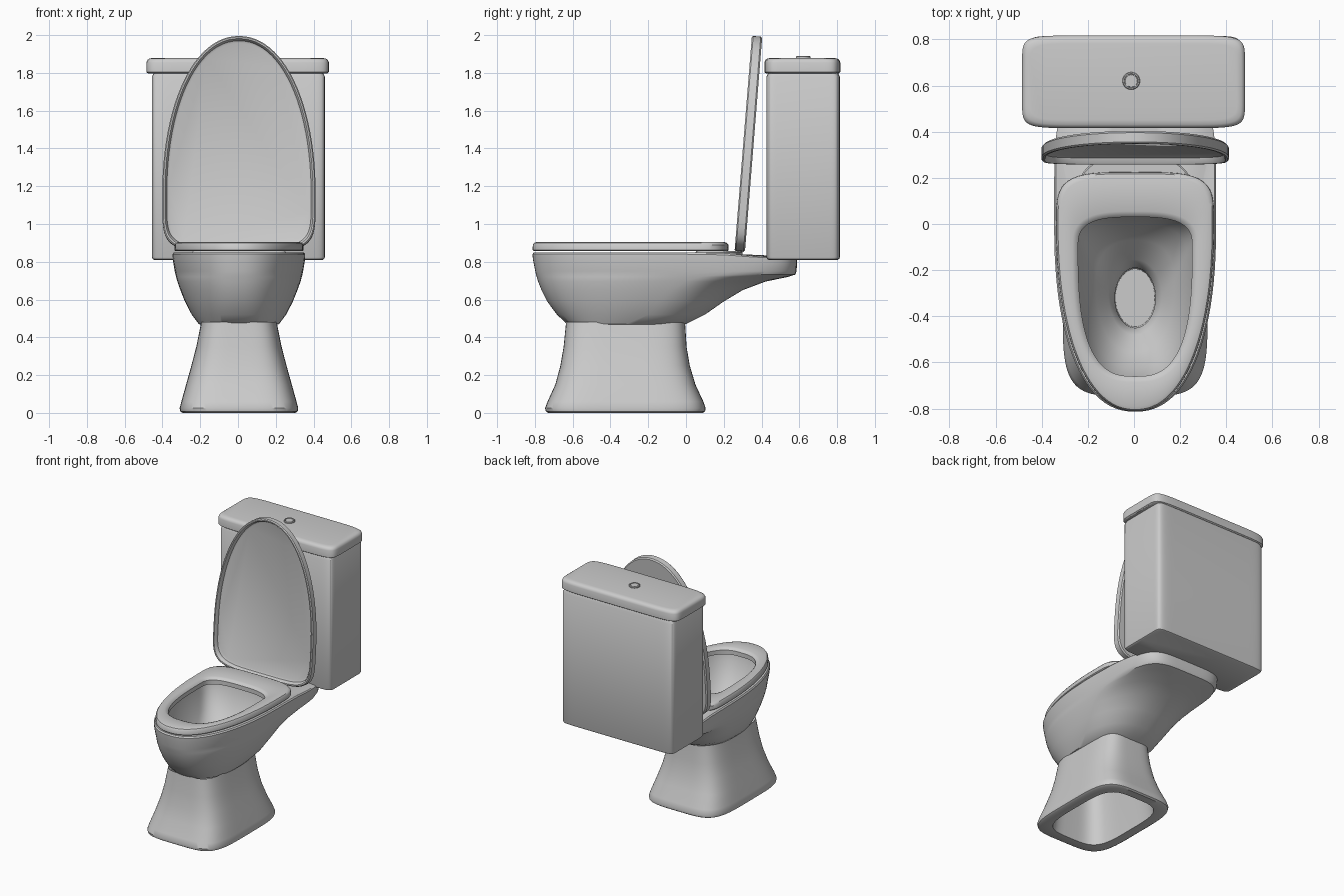
import bpy, bmesh, math

N = 96  # points around every cross-section


def outline(w, y0, y1, yc, n0, n1, cx=0.005):
    """Egg outline: half-width w, from y0 to y1, widest at yc, squareness n0 / n1 per half."""
    pts = []
    for i in range(N):
        t = 2 * math.pi * i / N
        c, s = math.cos(t), math.sin(t)
        n, h = (n1, y1 - yc) if s >= 0 else (n0, yc - y0)
        x = w * math.copysign(abs(c) ** (2 / n), c)
        y = h * math.copysign(abs(s) ** (2 / n), s)
        pts.append((cx + x, yc + y))
    return pts


def loft(name, rings, closed=False, shape=None, cx=0.005):
    """Skin rings of (z, w, y0, y1, yc, n0, n1); closed joins last ring to first, else both ends are capped."""
    bm = bmesh.new()
    loops = []
    for z, *o in rings:
        loop = []
        for x, y in outline(*o, cx=cx):
            loop.append(bm.verts.new((x, y, shape(y, z) if shape else z)))
        loops.append(loop)
    pairs = list(zip(loops, loops[1:]))
    if closed:
        pairs.append((loops[-1], loops[0]))
    else:
        bm.faces.new(loops[0][::-1])
        bm.faces.new(loops[-1])
    for a, b in pairs:
        for i in range(N):
            j = (i + 1) % N
            bm.faces.new((a[i], a[j], b[j], b[i]))
    bmesh.ops.recalc_face_normals(bm, faces=bm.faces)
    me = bpy.data.meshes.new(name)
    bm.to_mesh(me)
    bm.free()
    ob = bpy.data.objects.new(name, me)
    bpy.context.collection.objects.link(ob)
    return ob


def inset(z, base, d):
    """Ring made from an outline shrunk by d on all sides."""
    w, y0, y1, *rest = base
    return (z, w - d, y0 + d, y1 - d, *rest)


# Pedestal: flared hollow foot with an inward lip at the floor
loft("pedestal", [
    (0.48, 0.200, -0.635, -0.005, -0.32, 4, 4),
    (0.35, 0.226, -0.648, 0.003, -0.32, 4, 4),
    (0.25, 0.252, -0.665, 0.020, -0.32, 4, 4),
    (0.15, 0.280, -0.692, 0.050, -0.32, 4.3, 4.3),
    (0.06, 0.305, -0.733, 0.092, -0.32, 4.5, 4.5),
    (0.025, 0.314, -0.746, 0.104, -0.32, 4.5, 4.5),
    (0.008, 0.311, -0.742, 0.101, -0.32, 4.5, 4.5),
    (0.0, 0.298, -0.730, 0.090, -0.32, 4.5, 4.5),
    (0.0, 0.235, -0.660, 0.030, -0.32, 4, 4),
    (0.20, 0.215, -0.640, 0.000, -0.32, 4, 4),
    (0.45, 0.180, -0.610, -0.030, -0.32, 4, 4),
], closed=True)


# Bowl: drain pipe, outer shell with rear shelf, rim, inner basin
def rear_slope(y, z):
    t = min(max((y - 0.1) / 0.35, 0), 1)
    return z - max(z - 0.8, 0) * 0.45 * t * t * (3 - 2 * t)


loft("bowl", [
    (0.28, 0.105, -0.465, -0.175, -0.32, 2, 2),
    (0.45, 0.105, -0.465, -0.175, -0.32, 2, 2),
    (0.457, 0.170, -0.570, -0.050, -0.30, 2.5, 2.5),
    (0.47, 0.212, -0.630, 0.000, -0.28, 2.5, 2.5),
    (0.52, 0.250, -0.683, 0.100, -0.20, 2.4, 2.3),
    (0.59, 0.286, -0.735, 0.200, -0.15, 2.3, 2.2),
    (0.65, 0.310, -0.765, 0.300, -0.10, 2.3, 2.2),
    (0.695, 0.326, -0.783, 0.420, -0.06, 2.3, 2.5),
    (0.72, 0.333, -0.790, 0.540, -0.03, 2.3, 3.3),
    (0.732, 0.336, -0.794, 0.578, 0.0, 2.3, 4.5),
    (0.75, 0.340, -0.798, 0.586, 0.0, 2.3, 5),
    (0.81, 0.350, -0.810, 0.587, 0.0, 2.3, 5),
    (0.84, 0.351, -0.813, 0.587, 0.0, 2.3, 5),
    (0.85, 0.344, -0.806, 0.580, 0.0, 2.3, 5),
    (0.85, 0.265, -0.680, 0.050, -0.10, 2.8, 3),
    (0.80, 0.255, -0.670, 0.040, -0.10, 2.8, 3),
    (0.70, 0.222, -0.625, 0.000, -0.15, 2.6, 2.8),
    (0.60, 0.170, -0.555, -0.070, -0.25, 2.3, 2.4),
    (0.53, 0.115, -0.480, -0.155, -0.31, 2, 2),
    (0.48, 0.088, -0.450, -0.190, -0.32, 2, 2),
    (0.30, 0.085, -0.445, -0.195, -0.32, 2, 2),
], shape=rear_slope)

# Seat ring with rounded edges
OUT = (0.342, -0.812, 0.225, 0.0, 2.2, 4)
HOLE = (0.247, -0.660, 0.030, -0.10, 2.8, 3)
loft("seat", [
    inset(0.856, OUT, 0.006), inset(0.862, OUT, 0), inset(0.89, OUT, 0.001),
    inset(0.90, OUT, 0.008), inset(0.905, OUT, 0.022),
    inset(0.905, HOLE, -0.025), inset(0.899, HOLE, -0.010), inset(0.888, HOLE, 0),
    inset(0.856, HOLE, 0),
], closed=True)

# Low hinge plate behind the seat
PLATE = (0.25, 0.05, 0.30, 0.12, 4, 2.6)
loft("hinge_plate", [inset(0.82, PLATE, 0), inset(0.85, PLATE, 0), inset(0.856, PLATE, 0.006)])

# Raised cover: modelled flat with its recessed face up, then tipped upright
COVER = (0.406, 0.0, 1.143, 0.30, 5, 2.1)
cover = loft("cover", [
    inset(0.0, COVER, 0.008), inset(0.008, COVER, 0), inset(0.048, COVER, 0),
    inset(0.055, COVER, 0.006), inset(0.055, COVER, 0.014),
    inset(0.048, COVER, 0.019), inset(0.028, COVER, 0.024), inset(0.022, COVER, 0.036),
])
cover.location = (0, 0.312, 0.852)
cover.rotation_euler = (math.radians(85.4), 0, 0)

# Tank
TANK = (0.458, 0.425, 0.815, 0.62, 16, 16)
loft("tank", [
    inset(0.81, TANK, 0.012), inset(0.815, TANK, 0.004), inset(0.825, TANK, 0),
    inset(1.78, TANK, 0), inset(1.795, TANK, 0.008), inset(1.81, TANK, 0.012),
], cx=0.002)

# Tank lid, slightly bowed outline
LID = (0.483, 0.415, 0.817, 0.616, 9, 9)
loft("tank_lid", [
    inset(1.798, LID, 0.008), inset(1.804, LID, 0), inset(1.855, LID, 0),
    inset(1.868, LID, 0.005), inset(1.876, LID, 0.016), inset(1.879, LID, 0.035),
], cx=-0.002)

# Flush button with a collar
BTN = (0.038, 0.582, 0.658, 0.62, 2, 2)
loft("flush_button", [
    inset(1.87, BTN, 0), inset(1.886, BTN, 0), inset(1.889, BTN, 0.003),
    inset(1.889, BTN, 0.008), inset(1.882, BTN, 0.009), inset(1.882, BTN, 0.011),
    inset(1.887, BTN, 0.012),
], cx=-0.012)

# Smooth shading with sharp edges kept
bpy.ops.object.select_all(action='SELECT')
bpy.context.view_layer.objects.active = cover
bpy.ops.object.shade_smooth_by_angle(angle=math.radians(35))
